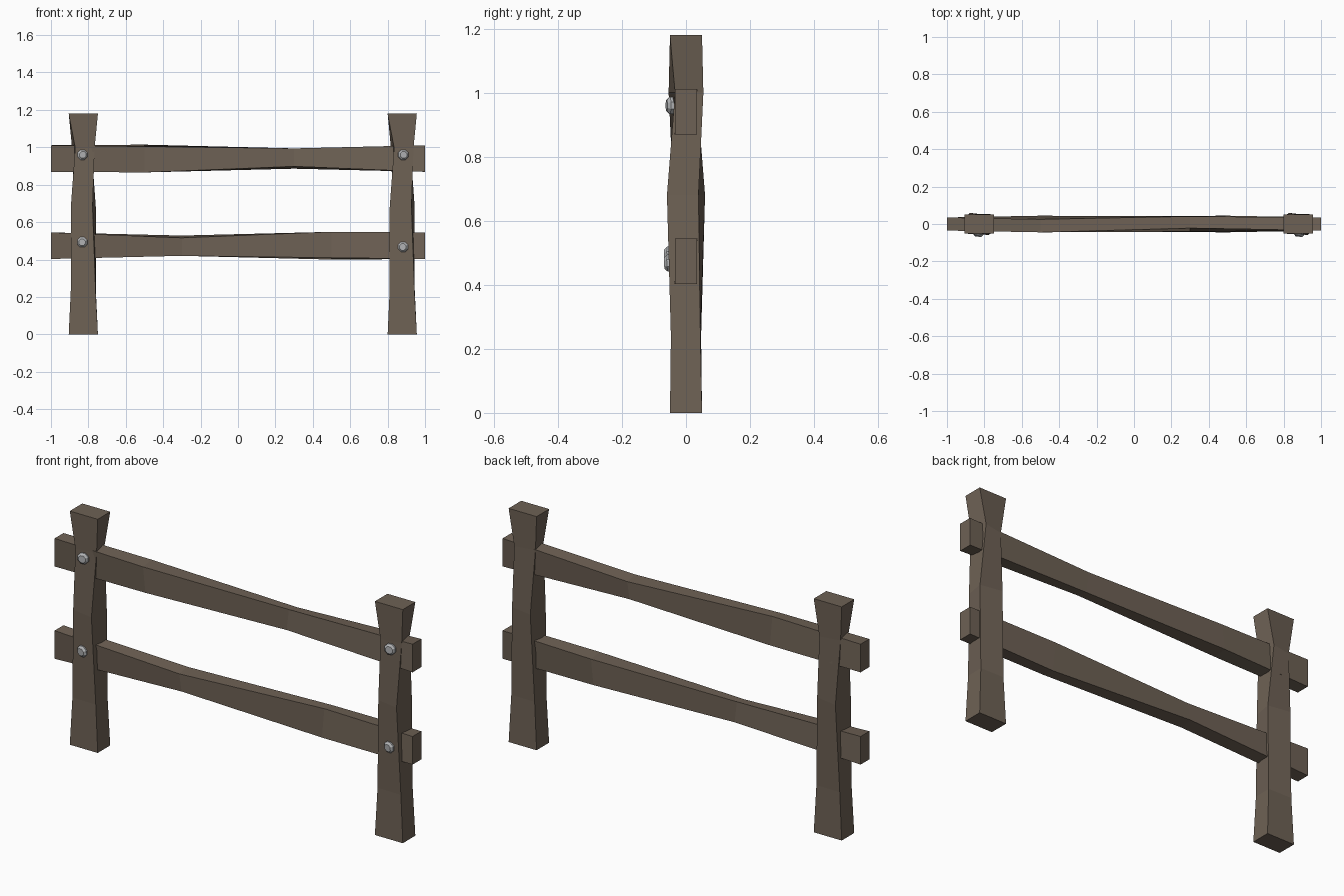
import bpy
from math import radians, sin, cos
from mathutils import Matrix, Vector

if "Cube" in bpy.data.objects:
    bpy.data.objects.remove(bpy.data.objects["Cube"])

wood = bpy.data.materials.new("weathered_wood")
wood.diffuse_color = (0.155, 0.12, 0.09, 1)
wood.use_nodes = True
wood.node_tree.nodes["Principled BSDF"].inputs["Base Color"].default_value = wood.diffuse_color
metal = bpy.data.materials.new("bolt_metal")
metal.diffuse_color = (0.45, 0.46, 0.47, 1)
metal.use_nodes = True
metal.node_tree.nodes["Principled BSDF"].inputs["Base Color"].default_value = metal.diffuse_color


def make(name, verts, faces, mat):
    mesh = bpy.data.meshes.new(name)
    mesh.from_pydata(verts, [], faces)
    mesh.materials.append(mat)
    obj = bpy.data.objects.new(name, mesh)
    bpy.context.collection.objects.link(obj)
    return obj


def timber(name, sections, place):
    """Loft of twisted rectangles: (distance along, half width, half depth, twist in degrees)."""
    verts, faces = [], []
    for d, w, h, t in sections:
        c, s = cos(radians(t)), sin(radians(t))
        for u, v in ((-w, -h), (w, -h), (w, h), (-w, h)):
            verts.append(place(u * c - v * s, u * s + v * c, d))
    for i in range(len(sections) - 1):
        for k in range(4):
            a, b = i * 4 + k, i * 4 + (k + 1) % 4
            faces.append((a, b, b + 4, a + 4))
    n = len(verts)
    faces += [(3, 2, 1, 0), (n - 4, n - 3, n - 2, n - 1)]
    return make(name, verts, faces, wood)


# Upright posts, twisted one way at mid height and the other near the top
post = [(0, .078, .05, 0), (.24, .066, .046, -1), (.68, .059, .05, -10),
        (1.0, .053, .045, 11), (1.18, .078, .05, 0)]
for name, x in (("left_post", -.827), ("right_post", .878)):
    timber(name, post, lambda u, v, d: (x + u, v, d))

# Rails running through the posts; the lower one is the upper turned half round
rail = [(-1, .035, .071, 0), (-.5, .035, .07, 8), (.3, .032, .049, -11), (1, .035, .071, 0)]
for name, z, s in (("upper_rail", .94, 1), ("lower_rail", .474, -1)):
    timber(name, rail, lambda u, v, d: (s * d, s * u, z + v))

# Faceted bolt heads on the front, tilted to follow the post faces
N = 8
for name, x, z, y, tx, tz in (
        ("upper_left_bolt", -.832, .96, -.044, 0, 9),
        ("lower_left_bolt", -.832, .493, -.050, 3, -6),
        ("upper_right_bolt", .883, .96, -.044, 0, 9),
        ("lower_right_bolt", .883, .468, -.050, 3, -6)):
    m = (Matrix.Translation((x, y, z)) @ Matrix.Rotation(radians(tz), 4, 'Z')
         @ Matrix.Rotation(radians(tx), 4, 'X'))
    verts = []
    for r, d in ((.029, .012), (.029, -.007), (.019, -.017)):
        for k in range(N):
            a = radians(360 * (k + .5) / N)
            verts.append(m @ Vector((r * cos(a), d, r * sin(a))))
    faces = [(i * N + k, i * N + (k + 1) % N, (i + 1) * N + (k + 1) % N, (i + 1) * N + k)
             for i in range(2) for k in range(N)]
    faces += [tuple(reversed(range(N))), tuple(range(2 * N, 3 * N))]
    make(name, verts, faces, metal)
